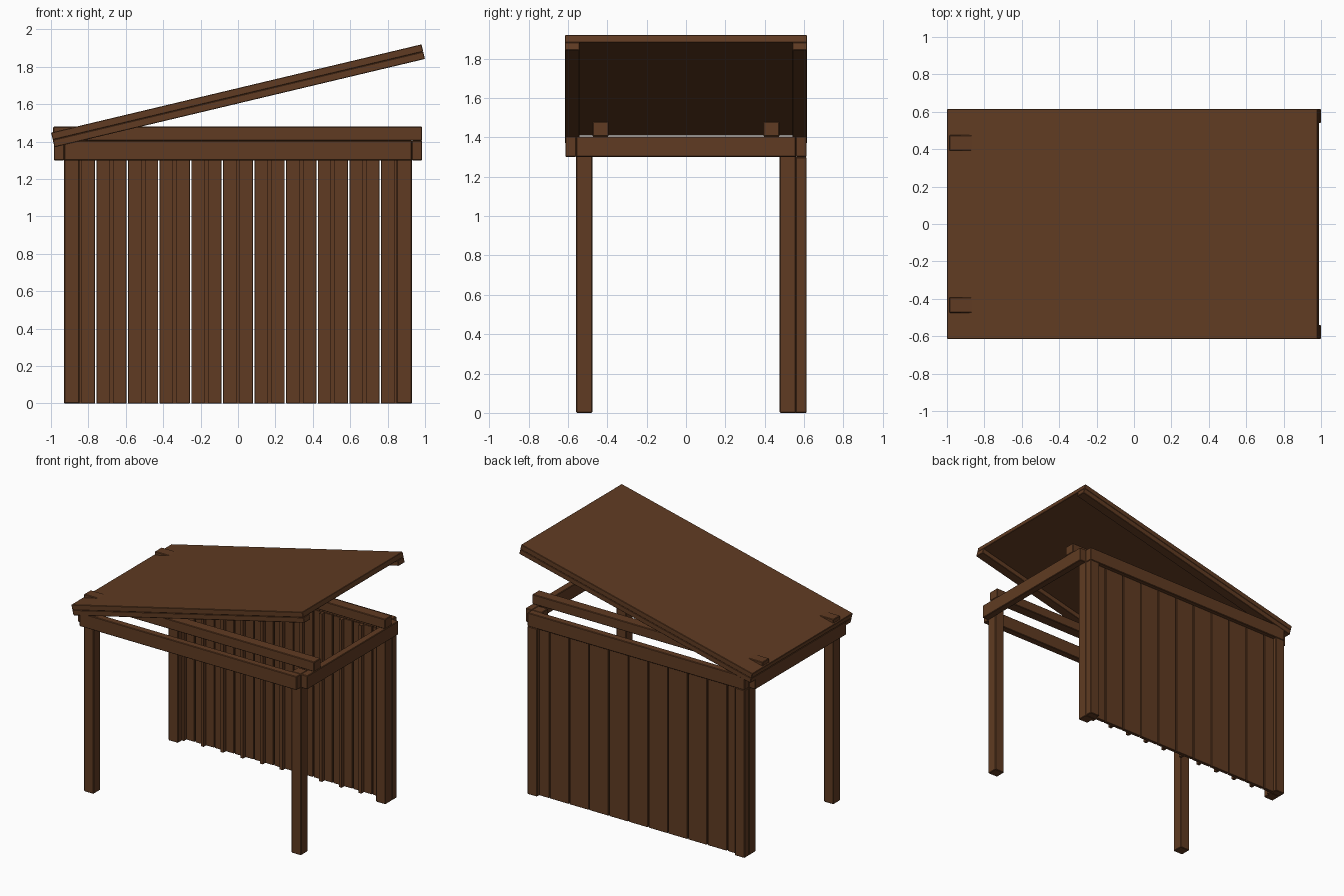
import bpy
import math
from mathutils import Vector, Matrix

cube = bpy.data.objects.get("Cube")
if cube:
    bpy.data.objects.remove(cube, do_unlink=True)

wood = bpy.data.materials.new("brown_wood")
wood.use_nodes = True
COLOUR = (0.117, 0.044, 0.016, 1)
wood.diffuse_color = COLOUR
wood.node_tree.nodes["Principled BSDF"].inputs["Base Color"].default_value = COLOUR


def timber(name, low, high, matrix=None, bevel=0.004):
    """Box between two corners with lightly chamfered edges."""
    low, high = Vector(low), Vector(high)
    bpy.ops.mesh.primitive_cube_add(size=1)
    ob = bpy.context.object
    ob.name = name
    ob.data.transform(Matrix.Translation((low + high) / 2) @ Matrix.Diagonal((*(high - low), 1)))
    ob.data.materials.append(wood)
    if matrix:
        ob.matrix_world = matrix
    if bevel:
        mod = ob.modifiers.new("chamfer", "BEVEL")
        mod.width = bevel
        mod.segments = 1
    return ob


X, Y = 0.93, 0.558          # outer faces of the posts
POST, RAIL = 0.082, 0.055   # post width, rail thickness
BASE, TOP = 1.30, 1.405     # rail heights


def span(sign, a, b):
    """Ordered interval mirrored by sign."""
    return sorted((sign * a, sign * b))


for sx, side in ((1, "left"), (-1, "right")):
    x0, x1 = span(sx, X - POST, X)
    # Corner posts
    for sy, end in ((-1, "front"), (1, "back")):
        y0, y1 = span(sy, Y - POST, Y)
        timber(f"{end}_{side}_post", (x0, y0, 0), (x1, y1, TOP))
    # Vertical trim covering the ends of the back wall
    timber(f"back_{side}_trim", (x0, Y, 0), (x1, Y + RAIL, BASE))
    # Side rails outside the posts
    r0, r1 = span(sx, X, X + RAIL)
    timber(f"{side}_rail", (r0, -Y, BASE), (r1, Y, TOP))

for sy, end in ((-1, "front"), (1, "back")):
    # Long rails outside the posts
    y0, y1 = span(sy, Y, Y + RAIL)
    timber(f"{end}_rail", (-X, y0, BASE), (X, y1, TOP))
    # Level beams resting on the side rails
    y0, y1 = span(sy, 0.392, 0.475)
    timber(f"{end}_beam", (-0.988, y0, TOP), (0.985, y1, 1.48))

# Back wall of upright boards, each with a narrow batten on the inside
COUNT = 11
PITCH = 2 * X / COUNT
for i in range(COUNT):
    mid = -X + PITCH * (i + 0.5)
    half = PITCH / 2 - 0.004
    timber(f"wall_board_{i + 1}", (mid - half, Y, 0), (mid + half, Y + 0.025, BASE), bevel=0.002)
    timber(f"wall_batten_{i + 1}", (mid - 0.012, Y - 0.03, 0), (mid + 0.012, Y, BASE), bevel=0)

# Sloping roof: sheet with a rafter under each long edge
slope = Matrix.Translation((0, 0, 1.645)) @ Matrix.Rotation(-math.radians(13.4), 4, "Y")
L, W = 1.018, 0.615
timber("roof_panel", (-L, -W, 0), (L, W, 0.04), slope, 0.003)
for sy, end in ((-1, "front"), (1, "back")):
    y0, y1 = span(sy, W - 0.075, W)
    timber(f"{end}_rafter", (-L, y0, -0.04), (L, y1, 0), slope, 0.003)
